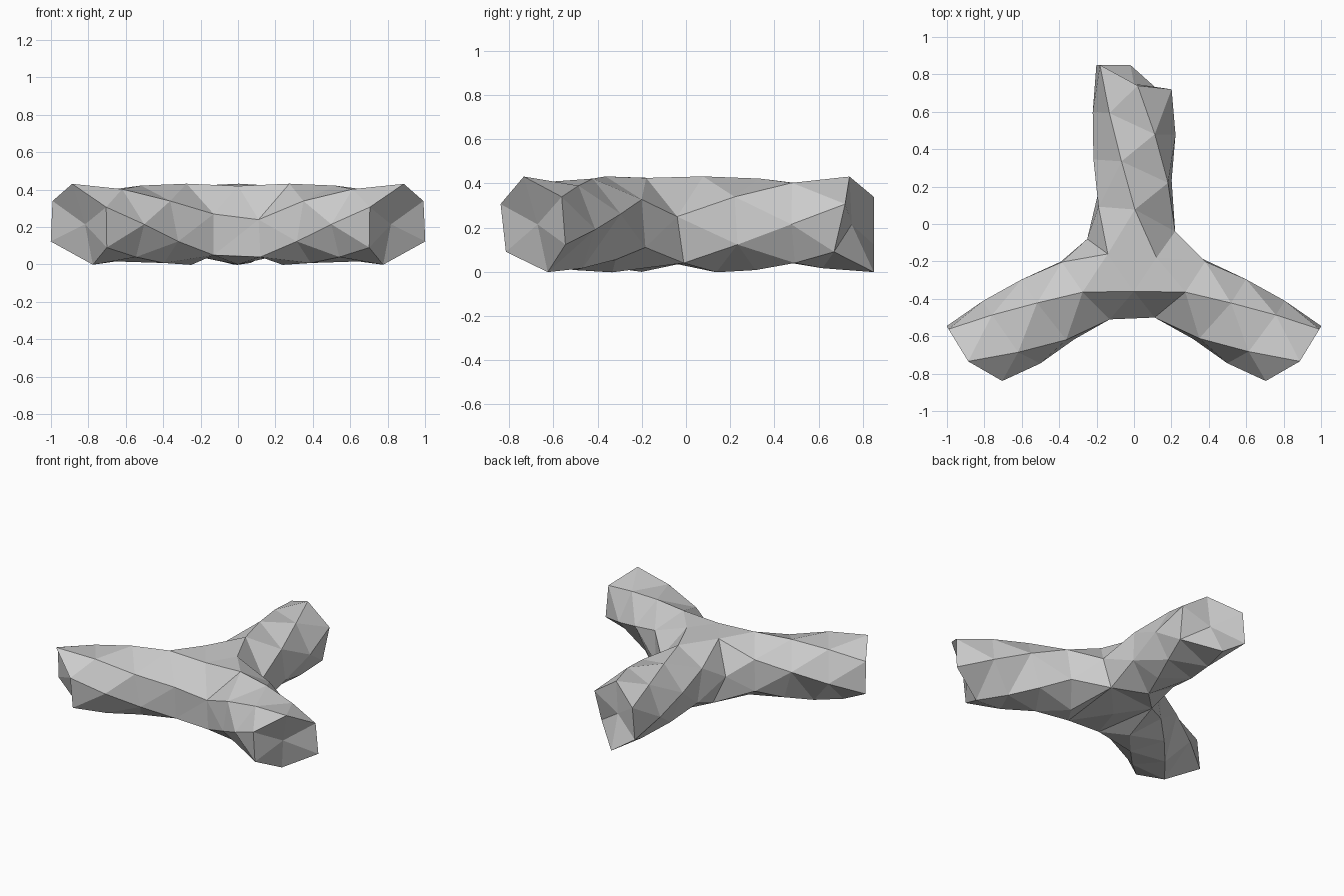
import bpy, bmesh
from math import sin, cos, radians
from mathutils import Vector

if "Cube" in bpy.data.objects:
    bpy.data.objects.remove(bpy.data.objects["Cube"], do_unlink=True)

grey = bpy.data.materials.new("light_grey")
grey.use_nodes = True
grey.diffuse_color = (0.6, 0.6, 0.6, 1)
grey.node_tree.nodes["Principled BSDF"].inputs["Base Color"].default_value = (0.6, 0.6, 0.6, 1)

CENTRE = Vector((0, -0.2, 0.215))
WIDTH, HEIGHT = 0.222, 0.217
SIDES, SEGMENTS, TWIST = 6, 4, 75

bm = bmesh.new()

# Hub corners, shared by the three arms
hub = {name: bm.verts.new(co) for name, co in {
    "top_left": (-0.14, -0.16, 0.425), "top_right": (0.12, -0.18, 0.425),
    "top_front": (0, -0.36, 0.42),
    "crotch_left": (-0.25, -0.08, 0.22), "crotch_right": (0.22, -0.04, 0.25),
    "low_left": (-0.18, -0.04, 0.035), "low_right": (0.18, -0.01, 0.04),
    "front_a": (-0.13, -0.51, 0.27), "front_b": (0.11, -0.5, 0.24),
    "front_c": (-0.13, -0.5, 0.05), "front_d": (0.12, -0.5, 0.04),
    "bottom": (0, -0.2, 0)}.items()}


def face(*names):
    bm.faces.new([hub[n] for n in names])


# Hub top, front and underside
face("top_left", "top_front", "top_right")
face("top_front", "front_a", "front_b")
face("front_a", "front_c", "front_d", "front_b")
under = ["front_c", "front_d", "low_right", "low_left"]
for i, name in enumerate(under):
    face(name, under[i - 1], "bottom")


def arm(heading, side, names, reaches):
    """Twisted six-sided tube from the hub to a slanted, slightly dished end."""
    a = radians(heading)
    out = Vector((cos(a), sin(a), 0))
    across = Vector((-sin(a), cos(a), 0)) * side
    rings = [[hub[n] for n in names]]
    for k in range(1, SEGMENTS + 1):
        ring = []
        for i, root in enumerate(rings[0]):
            # The two rows on the wide side of the hub start one ring later
            skip = 1 if i in (3, 4) else 0
            t = (k - skip) / (SEGMENTS - skip)
            if t == 0:
                ring.append(root)
                continue
            phi = radians(60 * i - 10 - TWIST * t)
            r = (1 - t) * (root.co - CENTRE).dot(out) + t * reaches[i]
            ring.append(bm.verts.new(CENTRE + out * r + across * WIDTH * cos(phi)
                                     + Vector((0, 0, HEIGHT * sin(phi)))))
        rings.append(ring)
    for lower, upper in zip(rings, rings[1:]):
        for i in range(SIDES):
            corners = list(dict.fromkeys((lower[i - 1], lower[i], upper[i], upper[i - 1])))
            if len(corners) > 2:
                bm.faces.new(corners)
    # End cap
    mid = bm.verts.new(CENTRE + out * (sum(reaches) / SIDES - 0.03))
    for i in range(SIDES):
        bm.faces.new((rings[-1][i - 1], rings[-1][i], mid))


# Back arm and the two front arms
FRONT_REACH = (0.885, 1.04, 1.04, 1.035, 0.93, 0.915)
arm(90, 1, ["crotch_left", "top_left", "top_right", "crotch_right", "low_right", "low_left"],
    (1.05, 1.05, 1.05, 0.94, 0.92, 0.87))
arm(210, -1, ["crotch_left", "top_left", "top_front", "front_a", "front_c", "low_left"],
    FRONT_REACH)
arm(330, 1, ["crotch_right", "top_right", "top_front", "front_b", "front_d", "low_right"],
    FRONT_REACH)

bmesh.ops.triangulate(bm, faces=bm.faces[:], quad_method="SHORT_EDGE")
bmesh.ops.recalc_face_normals(bm, faces=bm.faces[:])

mesh = bpy.data.meshes.new("three_armed_tube")
bm.to_mesh(mesh)
bm.free()
mesh.materials.append(grey)
bpy.context.collection.objects.link(bpy.data.objects.new("three_armed_tube", mesh))
